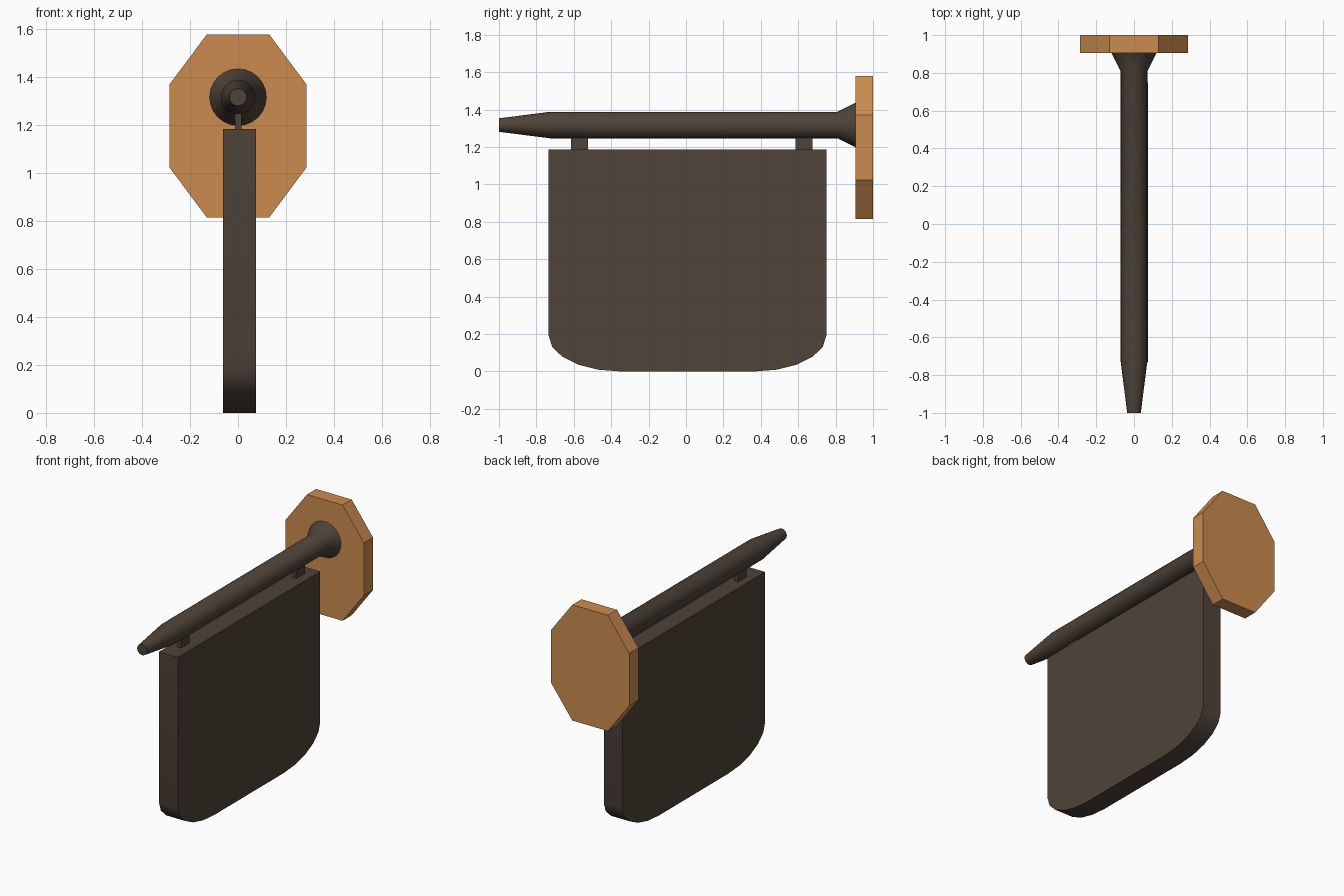
import bpy, bmesh, math
from mathutils import Vector

if "Cube" in bpy.data.objects:
    bpy.data.objects.remove(bpy.data.objects["Cube"])


def material(name, color):
    m = bpy.data.materials.new(name)
    m.diffuse_color = (*color, 1)
    m.use_nodes = True
    m.node_tree.nodes["Principled BSDF"].inputs["Base Color"].default_value = m.diffuse_color
    return m


WOOD = material("orange_wood", (0.60, 0.26, 0.08))
IRON = material("dark_iron", (0.078, 0.056, 0.041))


def finish(name, bm, mat, smooth=False):
    bmesh.ops.recalc_face_normals(bm, faces=bm.faces)
    me = bpy.data.meshes.new(name)
    bm.to_mesh(me)
    bm.free()
    me.materials.append(mat)
    ob = bpy.data.objects.new(name, me)
    bpy.context.collection.objects.link(ob)
    if smooth:
        bpy.ops.object.select_all(action='DESELECT')
        ob.select_set(True)
        bpy.context.view_layer.objects.active = ob
        bpy.ops.object.shade_smooth_by_angle(angle=math.radians(32))
    return ob


def prism(name, points, offset, mat, smooth=False):
    """Extrude a closed 3D outline along an offset vector."""
    bm = bmesh.new()
    face = bm.faces.new([bm.verts.new(p) for p in points])
    new = bmesh.ops.extrude_face_region(bm, geom=[face], use_keep_orig=True)["geom"]
    verts = [g for g in new if isinstance(g, bmesh.types.BMVert)]
    bmesh.ops.translate(bm, verts=verts, vec=Vector(offset))
    return finish(name, bm, mat, smooth)


# Octagonal wall plaque
quarter = [(0.13, 0.382), (0.286, 0.173)]
side = quarter + [(x, -z) for x, z in reversed(quarter)]
outline = side + [(-x, z) for x, z in reversed(side)]
prism("wall_plaque", [(x, 0.905, 1.197 + z) for x, z in outline], (0, 0.095, 0), WOOD)

# Pole with tapered tip and flared base, turned around the y axis
bm = bmesh.new()
SIDES = 24
rings = []
for y, r in [(-1.0, 0.036), (-0.725, 0.071), (0.81, 0.071), (0.906, 0.119)]:
    rings.append([bm.verts.new((r * math.cos(a), y, 1.317 + r * math.sin(a)))
                  for a in (2 * math.pi * i / SIDES for i in range(SIDES))])
for a, b in zip(rings, rings[1:]):
    for i in range(SIDES):
        j = (i + 1) % SIDES
        bm.faces.new((a[i], a[j], b[j], b[i]))
bm.faces.new(rings[0])
bm.faces.new(rings[-1])
finish("pole", bm, IRON, True)

# Sign board with elliptical lower corners
CY, HALF, RY, RZ, STEPS = 0.008, 0.742, 0.38, 0.19, 5
half = [(HALF, 1.185)]
for i in range(STEPS + 1):
    a = math.pi / 2 * i / STEPS
    half.append((HALF - RY + RY * math.cos(a), RZ - RZ * math.sin(a)))
outline = half + [(-y, z) for y, z in reversed(half)]
prism("sign_board", [(-0.063, CY + y, z) for y, z in outline], (0.138, 0, 0), IRON, True)

# Two hanger tabs between pole and board
for label, y in (("front", -0.57), ("back", 0.63)):
    pts = [(-0.012, y + s, z) for s, z in
           ((-0.045, 1.175), (0.045, 1.175), (0.045, 1.265), (-0.045, 1.265))]
    prism(label + "_hanger", pts, (0.027, 0, 0), IRON)
